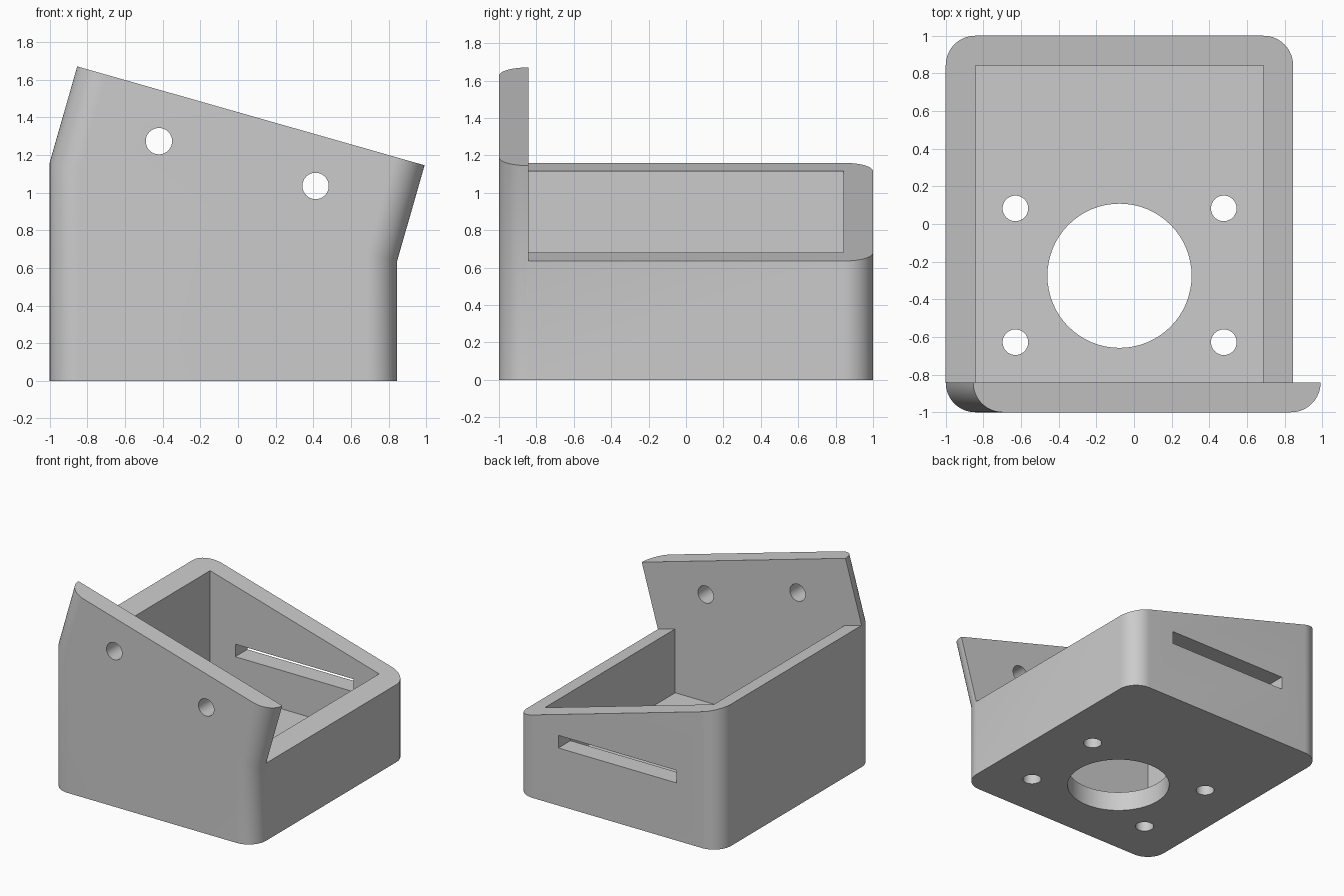
import bpy, bmesh, math

cube = bpy.data.objects.get("Cube")
if cube:
    bpy.data.objects.remove(cube, do_unlink=True)

X0, X1 = -1.0, 0.845          # outer walls
WALL = 0.157                  # wall thickness and corner radius
TOP_L, TOP_R = 1.16, 0.635    # rim heights at the two sides
SLOPE = (TOP_R - TOP_L) / (X1 - X0)
LEAN, RISE = 0.146, 0.51      # offset of the plate's upper edge

grey = bpy.data.materials.new("plain grey")
grey.use_nodes = True
colour = (0.6, 0.6, 0.6, 1)
grey.diffuse_color = colour
grey.node_tree.nodes["Principled BSDF"].inputs["Base Color"].default_value = colour


def rim(x):
    return TOP_L + SLOPE * (x - X0)


def arc(cx, cy, start):
    """Quarter-circle corner in plan, counter-clockwise."""
    angles = [math.radians(start + 90 * i / 16) for i in range(17)]
    return [(cx + WALL * math.cos(a), cy + WALL * math.sin(a)) for a in angles]


def walls(bm, low, high, closed=True):
    """Quads between two matching rows of vertices."""
    for i in range(len(low) if closed else len(low) - 1):
        j = (i + 1) % len(low)
        bm.faces.new((low[i], low[j], high[j], high[i]))


def cut(target, cutter):
    bpy.context.view_layer.objects.active = target
    mod = target.modifiers.new("cut", "BOOLEAN")
    mod.operation, mod.solver, mod.object = "DIFFERENCE", "EXACT", cutter
    bpy.ops.object.modifier_apply(modifier=mod.name)
    bpy.data.objects.remove(cutter, do_unlink=True)


def round_cutter(loc, radius, tilt=0):
    bpy.ops.mesh.primitive_cylinder_add(vertices=64, radius=radius, depth=0.5,
                                        location=loc, rotation=(tilt, 0, 0))
    return bpy.context.object


# Plan: front and back halves of the outline, and the cavity corners
left, right, front, back = X0 + WALL, X1 - WALL, -1 + WALL, 1 - WALL
front_plan = arc(left, front, 180) + arc(right, front, 270)
back_plan = arc(right, back, 0) + arc(left, back, 90)
cavity_plan = [(left, front), (right, front), (right, back), (left, back)]

bm = bmesh.new()
plan = front_plan + back_plan
base = [bm.verts.new((x, y, 0)) for x, y in plan]
top = [bm.verts.new((x, y, rim(x))) for x, y in plan]
floor = [bm.verts.new((x, y, WALL)) for x, y in cavity_plan]
mouth = [bm.verts.new((x, y, rim(x))) for x, y in cavity_plan]
n = len(front_plan)

# Box: underside, outer walls, cavity and sloping rim
bm.faces.new(base[::-1])
walls(bm, base, top)
bm.faces.new(floor)
walls(bm, floor[::-1], mouth[::-1])
bm.faces.new([top[n - 1]] + top[n:] + [top[0], mouth[0], mouth[3], mouth[2], mouth[1]])

# Front plate rising square to the rim
foot = top[:n] + [mouth[1], mouth[0]]
crest = [bm.verts.new((v.co.x + LEAN, v.co.y, v.co.z + RISE)) for v in foot]
walls(bm, foot, crest)
bm.faces.new(crest)

bmesh.ops.recalc_face_normals(bm, faces=bm.faces)
mesh = bpy.data.meshes.new("housing")
bm.to_mesh(mesh)
bm.free()
housing = bpy.data.objects.new("housing", mesh)
bpy.context.collection.objects.link(housing)
mesh.materials.append(grey)

# Slot through the back wall
bpy.ops.mesh.primitive_cube_add(size=1, location=(-0.08, 0.92, 0.523))
slot = bpy.context.object
slot.scale = (1.07, 0.4, 0.103)
cut(housing, slot)

# Large opening and four screw holes in the floor
cut(housing, round_cutter((-0.077, -0.275, 0.05), 0.383))
for x in (-0.63, 0.477):
    for y in (-0.628, 0.083):
        cut(housing, round_cutter((x, y, 0.05), 0.068))

# Two holes through the front plate
for x, z in ((-0.42, 1.273), (0.412, 1.035)):
    cut(housing, round_cutter((x, -0.92, z), 0.07, math.pi / 2))

# Smooth corners, crisp edges
bpy.ops.object.select_all(action="DESELECT")
housing.select_set(True)
bpy.context.view_layer.objects.active = housing
bpy.ops.object.shade_smooth_by_angle(angle=math.radians(30))
